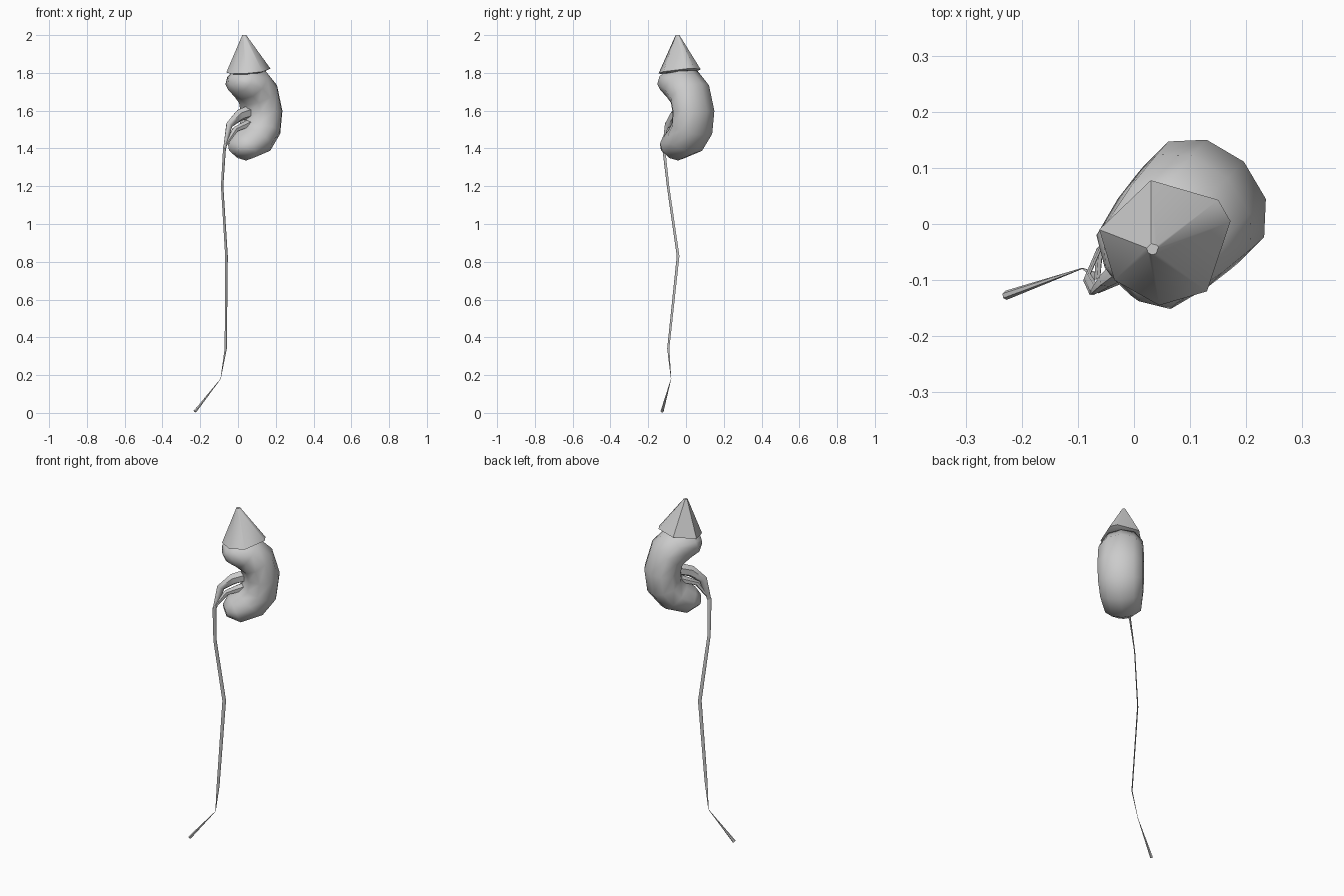
import bpy, bmesh, math
from mathutils import Vector

if "Cube" in bpy.data.objects:
    bpy.data.objects.remove(bpy.data.objects["Cube"])

S = math.sqrt(0.5)
U = Vector((S, S, 0))      # away from the hollow side
V = Vector((S, -S, 0))     # thickness direction


def uvz(u, v, z):
    return U * u + V * v + Vector((0, 0, z))


def finish(name, bm, angle):
    bmesh.ops.recalc_face_normals(bm, faces=bm.faces)
    mesh = bpy.data.meshes.new(name)
    bm.to_mesh(mesh)
    bm.free()
    ob = bpy.data.objects.new(name, mesh)
    bpy.context.collection.objects.link(ob)
    bpy.ops.object.select_all(action='DESELECT')
    ob.select_set(True)
    bpy.context.view_layer.objects.active = ob
    bpy.ops.object.shade_smooth_by_angle(angle=math.radians(angle))
    return ob


def loft(name, loops, angle=50):
    """Skin a list of point loops and close both ends."""
    bm = bmesh.new()
    rings = [[bm.verts.new(p) for p in loop] for loop in loops]
    n = len(rings[0])
    for a, b in zip(rings, rings[1:]):
        for i in range(n):
            j = (i + 1) % n
            bm.faces.new((a[i], a[j], b[j], b[i]))
    bm.faces.new(rings[0])
    bm.faces.new(rings[-1])
    return finish(name, bm, angle)


def ellipse(c, a, b, n):
    return [c + a * math.cos(2 * math.pi * i / n) + b * math.sin(2 * math.pi * i / n)
            for i in range(n)]


def tube(name, stations, n=6):
    """stations: (position, in-plane radius, thickness radius)."""
    pts = [s[0] for s in stations]
    loops = []
    for i, (p, ra, rb) in enumerate(stations):
        t = (pts[min(i + 1, len(pts) - 1)] - pts[max(i - 1, 0)]).normalized()
        side = (V - t * V.dot(t)).normalized()
        loops.append(ellipse(p, t.cross(side) * ra, side * rb, n))
    return loft(name, loops)


# Kidney: outer (u, z), inner (u, z), half thickness
sections = [
    ((-0.085, 1.785), (-0.095, 1.735), 0.045),
    ((-0.03, 1.825), (-0.078, 1.695), 0.098),
    ((0.09, 1.825), (-0.03, 1.66), 0.118),
    ((0.175, 1.745), (0.005, 1.63), 0.125),
    ((0.217, 1.60), (0.015, 1.59), 0.127),
    ((0.20, 1.47), (0.01, 1.54), 0.126),
    ((0.125, 1.375), (-0.015, 1.51), 0.118),
    ((0.0, 1.336), (-0.06, 1.475), 0.10),
    ((-0.075, 1.37), (-0.09, 1.43), 0.05),
]
loops = []
for (uo, zo), (ui, zi), b in sections:
    o, i = uvz(uo, 0.06, zo), uvz(ui, 0.06, zi)
    loops.append(ellipse((o + i) / 2, (o - i) / 2, V * b, 10))
loft("kidney", loops, 75)

# Cone-shaped gland with a tilted irregular rim and turned-in underside
rim = [(-0.062, -0.01), (0.03, 0.078), (0.15, 0.043), (0.172, 0.005),
       (0.13, -0.12), (0.045, -0.145), (-0.035, -0.10)]
mid, apex = Vector((0.055, -0.035, 1.79)), Vector((0.033, -0.045, 2.0))
base = [Vector((x, y, 1.808 + 0.08 * x + 0.1 * y)) for x, y in rim]
top = [apex + Vector((p.x - mid.x, p.y - mid.y, 0)) * 0.09 for p in base]
under = [mid.lerp(p, 0.8) - Vector((0, 0, 0.004)) for p in base]
loft("gland_cap", [under, base, top], 50)

# Collecting funnel and its lower branch
tube("upper_funnel", [(uvz(0.06, 0.05, 1.60), 0.035, 0.04),
                      (uvz(-0.035, 0.045, 1.575), 0.032, 0.03),
                      (uvz(-0.10, 0.035, 1.525), 0.022, 0.015),
                      (uvz(-0.134, 0.034, 1.40), 0.01, 0.006)])
tube("lower_funnel", [(uvz(0.02, 0.055, 1.53), 0.022, 0.03),
                      (uvz(-0.07, 0.05, 1.50), 0.016, 0.018),
                      (uvz(-0.128, 0.036, 1.42), 0.008, 0.008)])

# Long flattened duct, pinched near the bottom
tube("duct", [(Vector((-0.071, -0.119, 1.41)), 0.011, 0.006),
              (Vector((-0.084, -0.095, 1.20)), 0.009, 0.003),
              (Vector((-0.061, -0.042, 0.83)), 0.01, 0.003),
              (Vector((-0.065, -0.094, 0.34)), 0.008, 0.003),
              (Vector((-0.092, -0.079, 0.18)), 0.001, 0.001),
              (Vector((-0.228, -0.127, 0.007)), 0.009, 0.008)])
